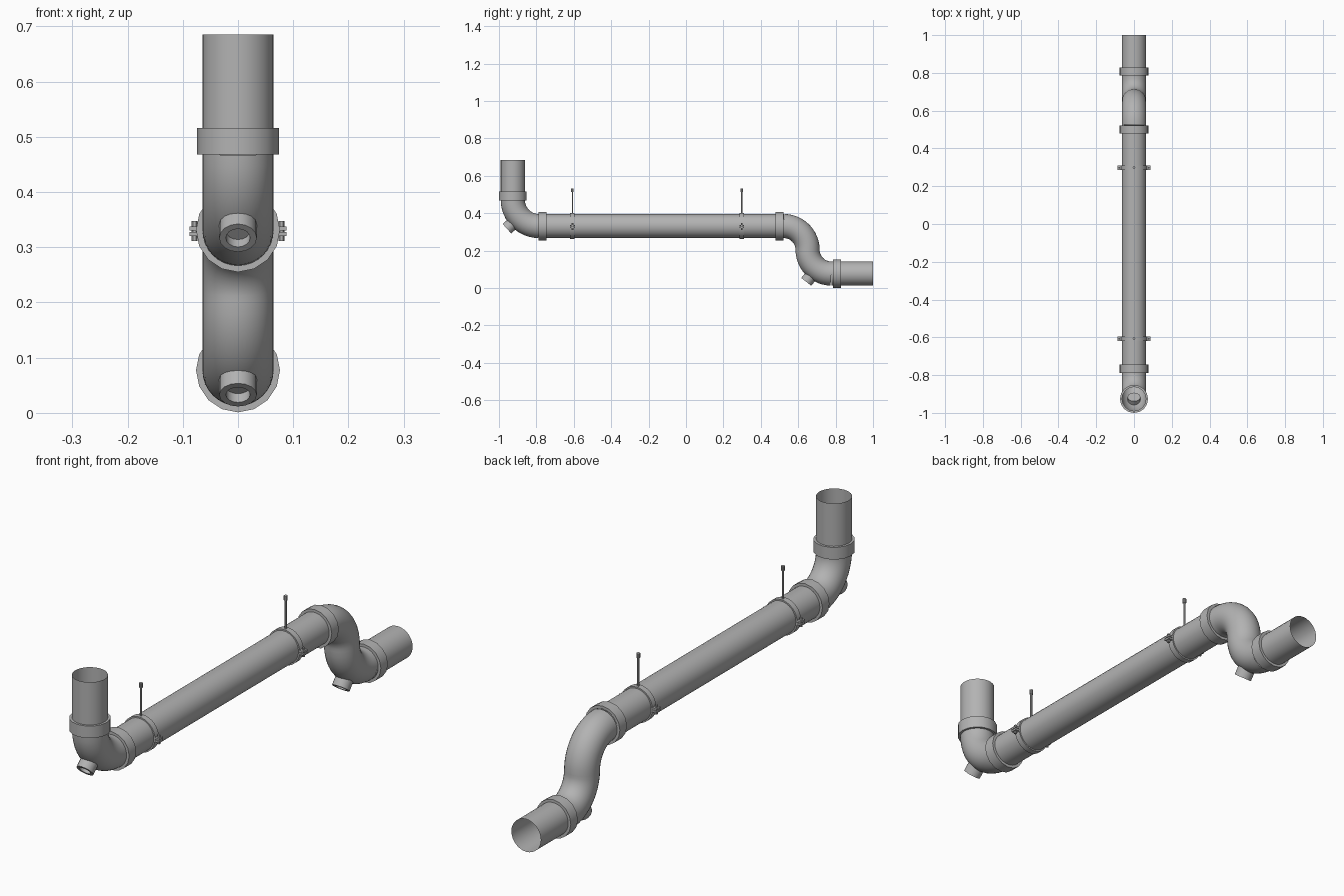
import bpy, bmesh
from math import sin, cos, pi, radians
from mathutils import Vector, Matrix

cube = bpy.data.objects.get("Cube")
if cube:
    bpy.data.objects.remove(cube)

grey = bpy.data.materials.new("pipe_grey")
grey.use_nodes = True
colour = (0.45, 0.45, 0.45, 1)
grey.diffuse_color = colour
grey.node_tree.nodes["Principled BSDF"].inputs["Base Color"].default_value = colour

R = 0.0645                  # pipe radius
DROP_Y = -0.926             # upright pipe axis
MAIN_Z, LOW_Z = 0.331, 0.077
BEND_A = 0.14               # front elbow bend radius
BEND_B = (MAIN_Z - LOW_Z) / 2
RISER_Y = 0.65


def finish(name, bm, angle=35):
    bmesh.ops.recalc_face_normals(bm, faces=bm.faces)
    mesh = bpy.data.meshes.new(name)
    bm.to_mesh(mesh)
    bm.free()
    mesh.materials.append(grey)
    ob = bpy.data.objects.new(name, mesh)
    bpy.context.collection.objects.link(ob)
    bpy.ops.object.select_all(action='DESELECT')
    ob.select_set(True)
    bpy.context.view_layer.objects.active = ob
    bpy.ops.object.shade_smooth_by_angle(angle=radians(angle))
    return ob


def tube(name, path, radius=R, sides=32):
    """Open thin tube along (y, z) points."""
    bm = bmesh.new()
    pts = [Vector((0, y, z)) for y, z in path]
    rings = []
    for i, p in enumerate(pts):
        t = (pts[min(i + 1, len(pts) - 1)] - pts[max(i - 1, 0)]).normalized()
        up = t.cross(Vector((1, 0, 0)))
        rings.append([bm.verts.new(p + radius * (Vector((cos(a), 0, 0)) + up * sin(a)))
                      for a in (2 * pi * k / sides for k in range(sides))])
    for a, b in zip(rings, rings[1:]):
        for k in range(sides):
            n = (k + 1) % sides
            bm.faces.new((a[k], a[n], b[n], b[k]))
    return finish(name, bm)


def arc(cy, cz, r, start, end, steps=12):
    return [(cy + r * cos(radians(start + (end - start) * i / steps)),
             cz + r * sin(radians(start + (end - start) * i / steps)))
            for i in range(steps + 1)]


def lathe(name, profile, centre, axis, sides, closed=True):
    """Turn (radius, height) points about an axis."""
    bm = bmesh.new()
    mat = Matrix.Translation(centre) @ Vector(axis).to_track_quat('Z', 'Y').to_matrix().to_4x4()
    rings = [[bm.verts.new(mat @ Vector((r * cos(2 * pi * k / sides), r * sin(2 * pi * k / sides), h)))
              for k in range(sides)] for r, h in profile]
    pairs = list(zip(rings, rings[1:]))
    if closed:
        pairs.append((rings[-1], rings[0]))
    else:
        bm.faces.new(rings[0])
        bm.faces.new(rings[-1])
    for a, b in pairs:
        for k in range(sides):
            n = (k + 1) % sides
            bm.faces.new((a[k], a[n], b[n], b[k]))
    return finish(name, bm)


def band(name, centre, axis, outer, half, sides):
    inner = R - 0.001
    return lathe(name, [(inner, -half), (outer, -half), (outer, half), (inner, half)],
                 centre, axis, sides)


def rod(name, centre, radius, half, sides=10):
    return lathe(name, [(radius, -half), (radius, half)], centre, (0, 0, 1), sides, False)


def box(name, centre, size):
    bm = bmesh.new()
    bmesh.ops.create_cube(bm, size=1, matrix=Matrix.Translation(centre) @ Matrix.Diagonal((*size, 1)))
    return finish(name, bm)


# Pipe runs and bends
bend_y, bend_z = DROP_Y + BEND_A, MAIN_Z + BEND_A
mid_z = MAIN_Z - BEND_B
tube("upright_pipe", [(DROP_Y, 0.685), (DROP_Y, bend_z)])
tube("front_elbow", arc(bend_y, bend_z, BEND_A, 180, 270))
tube("main_pipe", [(bend_y, MAIN_Z), (RISER_Y - BEND_B, MAIN_Z)])
tube("upper_rear_elbow", arc(RISER_Y - BEND_B, mid_z, BEND_B, 90, 0))
tube("lower_rear_elbow", arc(RISER_Y + BEND_B, mid_z, BEND_B, 180, 270))
tube("outlet_pipe", [(RISER_Y + BEND_B, LOW_Z), (1.0, LOW_Z)])

# Joint collars
band("upright_collar", (0, DROP_Y, 0.492), (0, 0, 1), 0.0745, 0.024, 16)
for name, y, z in (("front_collar", -0.767, MAIN_Z), ("rear_collar", 0.5, MAIN_Z),
                   ("outlet_collar", 0.807, LOW_Z)):
    band(name, (0, y, z), (0, 1, 0), 0.076, 0.022, 16)

# Recessed inspection plugs on the outside of the bends
for name, y, z, r, deg in (("front_plug", bend_y, bend_z, BEND_A, 222),
                           ("rear_plug", RISER_Y + BEND_B, mid_z, BEND_B, 232)):
    d = Vector((0, cos(radians(deg)), sin(radians(deg))))
    lathe(name, [(0.034, -0.03), (0.034, 0.026), (0.022, 0.026), (0.022, 0.006)],
          Vector((0, y, z)) + d * (r + R), d, 16, False)

# Hanger clamps with bolted ears and threaded rods
for place, y in (("front", -0.607), ("rear", 0.298)):
    band(place + "_clamp_ring", (0, y, MAIN_Z), (0, 1, 0), 0.07, 0.012, 32)
    rod(place + "_hanger_rod", (0, y, 0.461), 0.004, 0.065)
    rod(place + "_rod_tip", (0, y, 0.522), 0.007, 0.009)
    for side, s in (("left", 1), ("right", -1)):
        for level, dz in (("upper", 0.005), ("lower", -0.005)):
            box(f"{place}_{side}_{level}_ear", (s * 0.077, y, MAIN_Z - 0.002 + dz),
                (0.021, 0.025, 0.007))
        rod(f"{place}_{side}_bolt", (s * 0.079, y, MAIN_Z - 0.002), 0.0055, 0.018, 6)
